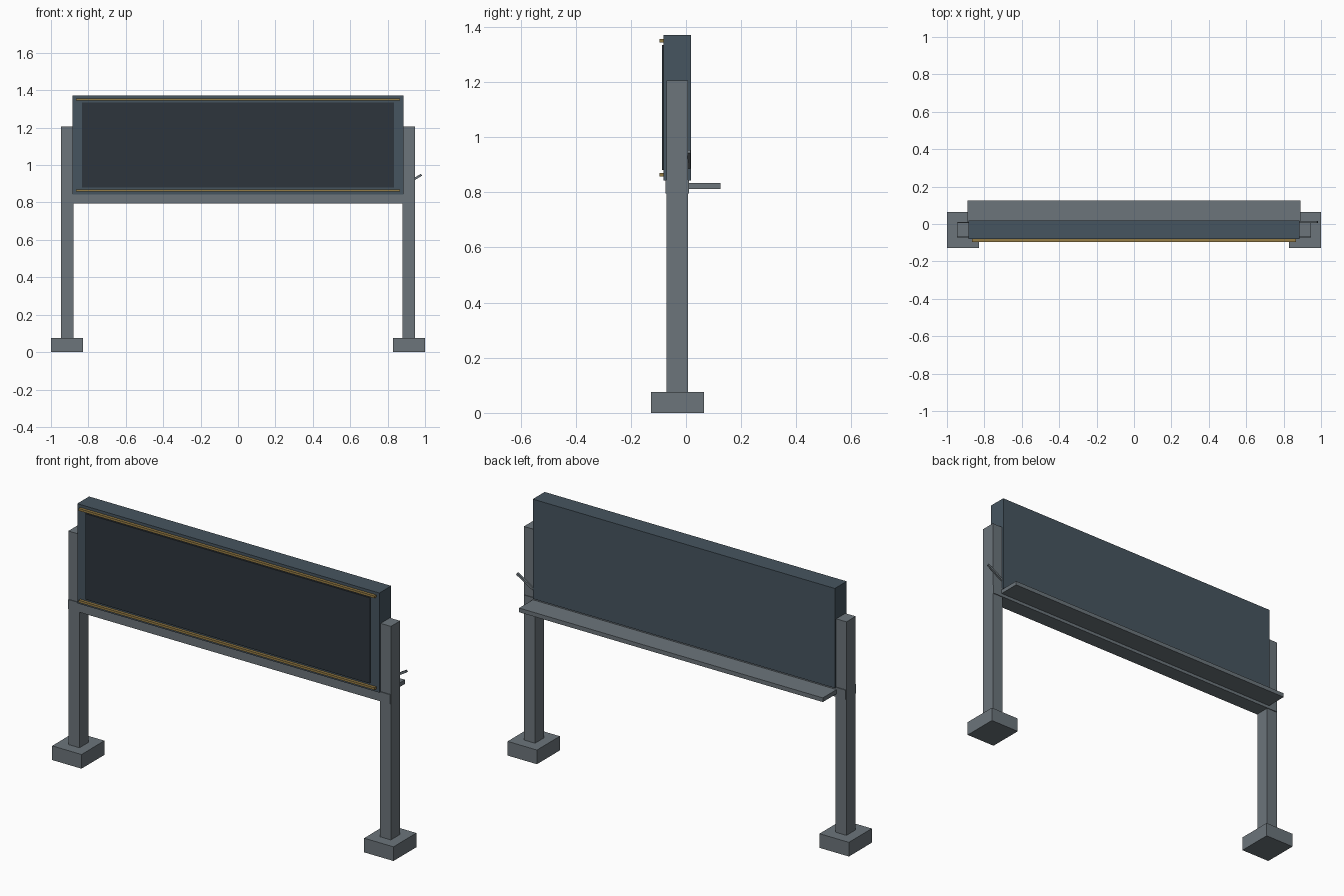
import bpy
import math

if "Cube" in bpy.data.objects:
    bpy.data.objects.remove(bpy.data.objects["Cube"])


def material(name, rgb):
    m = bpy.data.materials.new(name)
    m.diffuse_color = (*rgb, 1)
    m.use_nodes = True
    m.node_tree.nodes["Principled BSDF"].inputs["Base Color"].default_value = m.diffuse_color
    return m


STEEL = material("grey steel", (0.15, 0.178, 0.198))
CASE = material("slate blue case", (0.061, 0.09, 0.115))
SCREEN = material("dark screen", (0.027, 0.036, 0.046))
GOLD = material("brass trim", (0.30, 0.20, 0.06))


def box(name, x, y, z, mat):
    """Box from (min, max) ranges on each axis."""
    bpy.ops.mesh.primitive_cube_add(size=1, location=[(a + b) / 2 for a, b in (x, y, z)])
    ob = bpy.context.object
    ob.name = name
    ob.scale = [b - a for a, b in (x, y, z)]
    bpy.ops.object.transform_apply(location=False, rotation=False, scale=True)
    ob.data.materials.append(mat)
    return ob


# Posts and footings, one on each side
for side, s in (("left", -1), ("right", 1)):
    box(side + "_foot", sorted((s * 0.828, s * 1.0)), (-0.127, 0.065), (0, 0.075), STEEL)
    box(side + "_post", sorted((s * 0.88, s * 0.945)), (-0.07, 0.007), (0.07, 1.206), STEEL)

# Cross beam and rear shelf
box("cross_beam", (-0.943, 0.943), (-0.074, 0.011), (0.795, 0.845), STEEL)
box("rear_shelf", (-0.89, 0.89), (0.005, 0.126), (0.812, 0.834), STEEL)

# Display case, screen and trim strips
box("display_case", (-0.885, 0.885), (-0.081, 0.018), (0.843, 1.371), CASE)
box("screen", (-0.833, 0.833), (-0.087, -0.079), (0.88, 1.334), SCREEN)
for name, z in (("lower_trim", 0.864), ("upper_trim", 1.35)):
    box(name, (-0.867, 0.867), (-0.096, -0.08), (z - 0.006, z + 0.006), GOLD)

# Slanted lever behind the right post
lever = box("lever", (-0.055, 0.055), (-0.005, 0.005), (-0.006, 0.006), STEEL)
lever.location = (0.934, 0.011, 0.92)
lever.rotation_euler = (0, -math.radians(31), 0)
